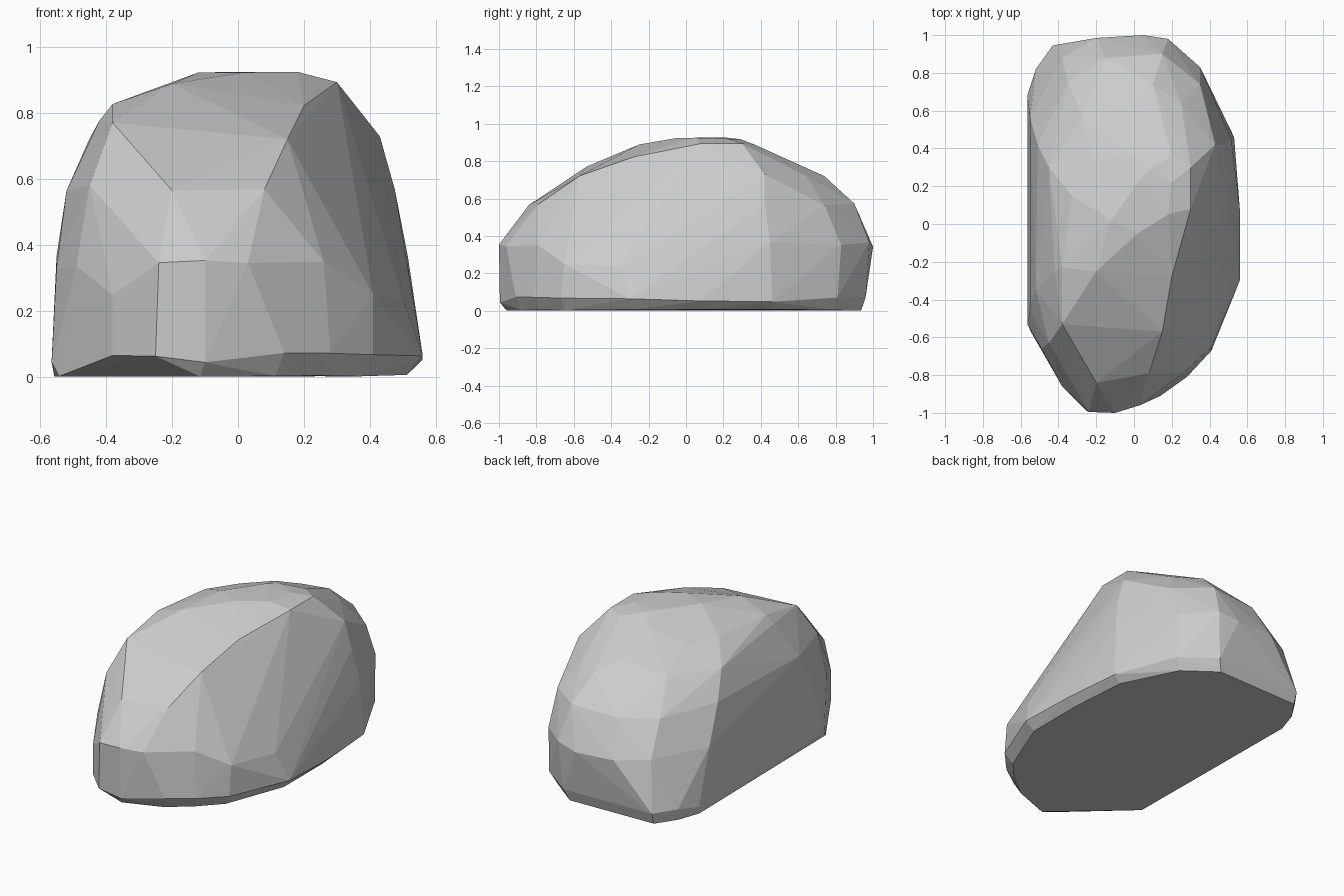
import bpy, bmesh, random

random.seed(4)

# Contour outlines of the boulder, one per height
base = [(-.565, -.53), (-.565, .68), (-.52, .82), (-.43, .945), (.16, .96), (.36, .81), (.53, .46),
        (.56, .08), (.56, -.30), (.41, -.67), (.28, -.81), (.14, -.91), (-.10, -.995), (-.25, -.99), (-.38, -.86)]
shoulder = [(-.55, -.45), (-.55, .56), (-.38, .88), (-.20, .985), (.05, 1.0), (.18, .98), (.35, .83),
            (.515, .45), (.475, 0), (.26, -.79), (.03, -.96), (-.10, -1.0), (-.24, -.995), (-.49, -.66)]
hip = [(.41, -.65), (.50, -.35), (-.38, -.86)]
middle = [(-.52, -.35), (-.51, .42), (-.35, .75), (-.15, .88), (.15, .90), (.35, .74), (.475, .42),
          (.08, -.79), (-.20, -.84), (-.45, -.63)]
upper = [(-.45, -.10), (-.45, .30), (-.27, .57), (0, .68), (.10, .74), (.25, .64), (.43, .42),
         (.15, -.57), (-.15, -.58)]
brow = [(-.42, -.25), (-.38, -.53), (.10, .58), (0, .61)]
temple = [(-.38, -.23), (-.33, .15), (-.22, .33), (.20, -.28), (-.10, -.38)]
crest = [(-.20, -.25), (0, .36), (.20, .36), (.30, .30), (.30, .08)]
crown = [(-.12, .02), (.02, .22), (.08, .29), (.20, .22), (.18, .05), (.02, -.05)]
# Footprint, inset at the front left where the rock undercuts
footprint = [(-.55, -.60)] + base[1:-2]
underside = [(x * .95 - .02, y * .97 + .005) for x, y in footprint]

# (height, outline, random height variation for uneven facets)
levels = [(.005, underside, .004), (.06, base, .018), (.25, hip, .02), (.35, shoulder, .02),
          (.57, middle, .012), (.725, upper, .01), (.775, brow, .004), (.825, temple, .006),
          (.89, crest, .005), (.922, crown, .004)]

# Wrap the contours in a faceted convex skin
bm = bmesh.new()
for z, outline, wobble in levels:
    for x, y in outline:
        bm.verts.new((x, y, z + random.uniform(-wobble, wobble)))
bmesh.ops.convex_hull(bm, input=bm.verts[:])
loose = [v for v in bm.verts if not v.link_faces]
bmesh.ops.delete(bm, geom=loose, context='VERTS')

# Merge the flat underside and near-flat triangles into larger facets
bmesh.ops.dissolve_limit(bm, angle_limit=.03, verts=bm.verts[:], edges=bm.edges[:])
bmesh.ops.recalc_face_normals(bm, faces=bm.faces[:])

mesh = bpy.data.meshes.new("boulder")
bm.to_mesh(mesh)
bm.free()
boulder = bpy.data.objects.new("boulder", mesh)
bpy.context.collection.objects.link(boulder)
